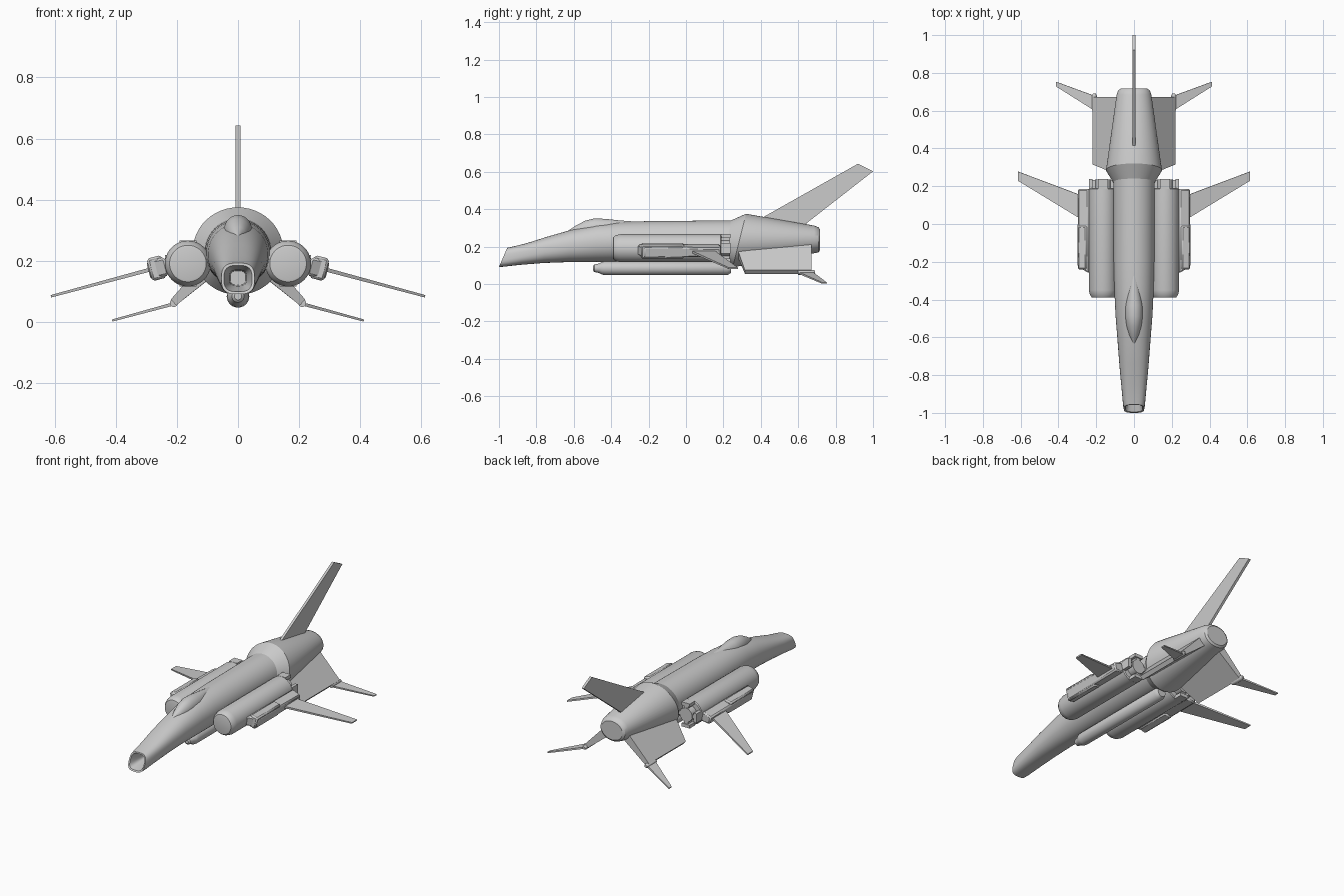
import bpy, bmesh, math
from mathutils import Vector


def finish(name, bm, mirror=False, angle=32, bevel=0):
    bmesh.ops.recalc_face_normals(bm, faces=bm.faces)
    me = bpy.data.meshes.new(name)
    bm.to_mesh(me)
    bm.free()
    for p in me.polygons:
        p.use_smooth = True
    me.set_sharp_from_angle(angle=math.radians(angle))
    ob = bpy.data.objects.new(name, me)
    bpy.context.collection.objects.link(ob)
    if bevel:
        b = ob.modifiers.new("bevel", 'BEVEL')
        b.width = bevel
        b.segments = 1
    if mirror:
        ob.modifiers.new("mirror", 'MIRROR')
    return ob


def loft(name, sections, n=40, mirror=False):
    """Sections along y: (y, x, z, half width, half height, squareness, shear)."""
    bm = bmesh.new()
    rings = []
    for y, x, z, rx, rz, e, k in sections:
        ring = []
        for i in range(n):
            a = 2 * math.pi * i / n
            c, s = math.cos(a), math.sin(a)
            dx = rx * math.copysign(abs(c) ** (2 / e), c)
            dz = rz * math.copysign(abs(s) ** (2 / e), s)
            ring.append(bm.verts.new((x + dx, y + k * dz, z + dz)))
        rings.append(ring)
    for a, b in zip(rings, rings[1:]):
        for i in range(n):
            j = (i + 1) % n
            bm.faces.new((a[i], a[j], b[j], b[i]))
    bm.faces.new(rings[0])
    bm.faces.new(rings[-1])
    return finish(name, bm, mirror)


def tube(name, x, z, profile, n=40, mirror=False):
    return loft(name, [(y, x, z, r, r, 2, 0) for y, r in profile], n, mirror)


def plate(name, pts, normal, thick, mirror=True):
    """Flat panel through pts, with its own thickness at each corner."""
    bm = bmesh.new()
    nv = Vector(normal).normalized()
    a = [bm.verts.new(Vector(p) + nv * t / 2) for p, t in zip(pts, thick)]
    b = [bm.verts.new(Vector(p) - nv * t / 2) for p, t in zip(pts, thick)]
    bm.faces.new(a)
    bm.faces.new(b)
    for i in range(len(pts)):
        j = (i + 1) % len(pts)
        bm.faces.new((a[i], a[j], b[j], b[i]))
    return finish(name, bm, mirror)


def box(name, c, size, rot=0, bevel=0):
    bm = bmesh.new()
    bmesh.ops.create_cube(bm, size=1)
    ca, sa = math.cos(rot), math.sin(rot)
    for v in bm.verts:
        x, y, z = (v.co[i] * size[i] for i in range(3))
        v.co = (c[0] + x * ca - z * sa, c[1] + y, c[2] + x * sa + z * ca)
    return finish(name, bm, True, bevel=bevel)


# main body, running forward to the nose lip and then back inside the intake
loft("fuselage", [
    (0.30, 0, 0.230, 0.110, 0.110, 2, 0),
    (-0.20, 0, 0.228, 0.108, 0.108, 2, 0),
    (-0.35, 0, 0.225, 0.104, 0.106, 2.05, 0),
    (-0.48, 0, 0.219, 0.098, 0.101, 2.1, 0.02),
    (-0.62, 0, 0.203, 0.087, 0.086, 2.2, 0.08),
    (-0.75, 0, 0.183, 0.077, 0.071, 2.4, 0.18),
    (-0.87, 0, 0.160, 0.066, 0.058, 2.7, 0.32),
    (-0.955, 0, 0.145, 0.058, 0.053, 3.0, 0.42),
    (-0.978, 0, 0.142, 0.054, 0.051, 3.0, 0.43),
    (-0.976, 0, 0.142, 0.046, 0.043, 3.0, 0.43),
    (-0.90, 0, 0.144, 0.028, 0.026, 3.2, 0),
    (-0.84, 0, 0.144, 0.025, 0.023, 3.2, 0)], 48)

# cockpit hump
loft("canopy", [
    (-0.635, 0, 0.278, 0.004, 0.004, 2, 0),
    (-0.59, 0, 0.282, 0.026, 0.029, 2, 0),
    (-0.54, 0, 0.290, 0.040, 0.048, 2, 0),
    (-0.49, 0, 0.296, 0.047, 0.054, 2, 0),
    (-0.43, 0, 0.296, 0.047, 0.052, 2, 0),
    (-0.36, 0, 0.294, 0.038, 0.046, 2, 0),
    (-0.25, 0, 0.292, 0.015, 0.040, 2, 0)], 28)

# raked tail section with flared collar
loft("tail_body", [
    (0.215, 0, 0.230, 0.106, 0.109, 2, 0.22),
    (0.285, 0, 0.232, 0.148, 0.143, 2, 0.25),
    (0.685, 0, 0.238, 0.092, 0.074, 2.1, 0),
    (0.708, 0, 0.236, 0.083, 0.067, 2.1, 0),
    (0.717, 0, 0.236, 0.070, 0.056, 2.1, 0)], 48)

# upright tail
plate("tail_fin", [(0, 0.40, 0.35), (0, 0.92, 0.643), (0, 1.0, 0.602),
                   (0, 0.645, 0.325), (0, 0.62, 0.28), (0, 0.42, 0.31)],
      (1, 0, 0), [0.015] * 6, False)

# belly tank
tube("belly_tank", 0, 0.084, [(-0.497, 0.012), (-0.49, 0.020), (-0.465, 0.025),
     (-0.45, 0.034), (-0.43, 0.037), (0.22, 0.037), (0.24, 0.026)], 28)

# side boosters with stepped rear and cross-shaped fittings
tube("booster", 0.164, 0.191, [(-0.39, 0.053), (-0.388, 0.060), (-0.375, 0.069),
     (-0.35, 0.075), (0.185, 0.075), (0.19, 0.070)], 40, True)
tube("booster_core", 0.164, 0.191, [(0.18, 0.042), (0.235, 0.042)], 24, True)
for i in range(4):
    a = i * math.pi / 2
    dx, dz = math.cos(a), math.sin(a)
    box("booster_arm", (0.164 + 0.05 * dx, 0.21, 0.191 + 0.05 * dz),
        (0.045, 0.044, 0.022), a)
    box("booster_clamp", (0.164 + 0.065 * dx, 0.212, 0.191 + 0.065 * dz),
        (0.020, 0.052, 0.055), a)

# wing pods and wings
plate("wing_pod", [(0.233, -0.26, 0.183), (0.293, -0.225, 0.168),
                   (0.293, 0.185, 0.168), (0.233, 0.185, 0.183)],
      (0.25, 0, 0.97), [0.062, 0.062, 0.048, 0.062]).modifiers.new("bevel", 'BEVEL').width = 0.008
box("wing_pod_cover", (0.266, -0.125, 0.176), (0.050, 0.23, 0.076), -0.25, 0.008)
plate("wing", [(0.27, 0.02, 0.176), (0.612, 0.228, 0.084),
               (0.612, 0.277, 0.084), (0.27, 0.148, 0.176)],
      (0.26, 0, 0.966), [0.013, 0.008, 0.008, 0.013])

# drooping tail plates with edge rail, hinge pin and small fins
plate("tail_plate", [(0.09, 0.27, 0.180), (0.211, 0.315, 0.064),
                     (0.211, 0.672, 0.064), (0.055, 0.672, 0.206)],
      (0.67, 0, 0.74), [0.055, 0.026, 0.026, 0.055])
tube("hinge_pin", 0.210, 0.062, [(0.60, 0.013), (0.68, 0.013), (0.69, 0.008)], 16, True)
plate("lower_fin", [(0.20, 0.595, 0.062), (0.412, 0.728, 0.0045),
                    (0.412, 0.753, 0.0045), (0.20, 0.675, 0.062)],
      (0.26, 0, 0.966), [0.011, 0.007, 0.007, 0.011])
